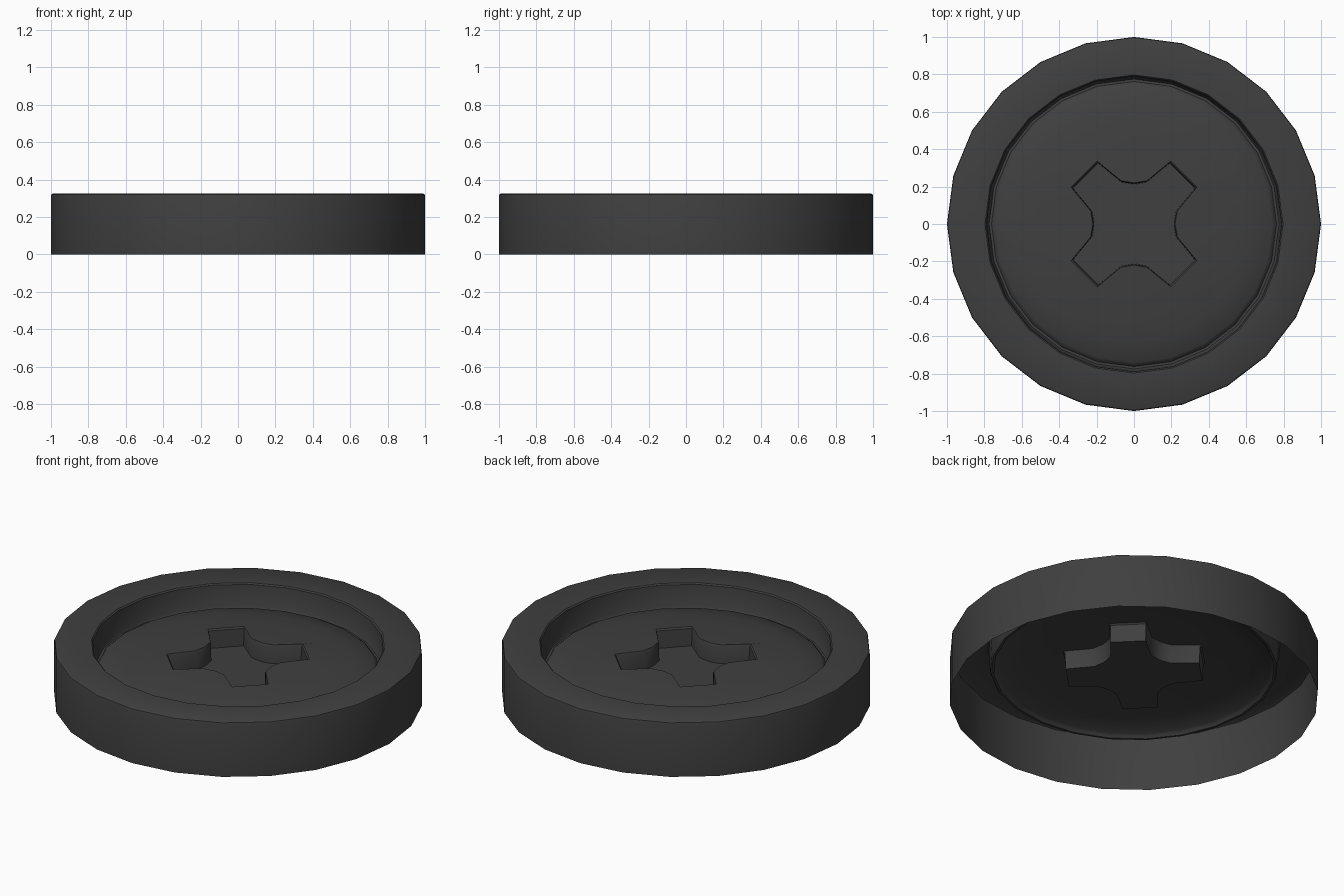
import bpy, bmesh, math

if "Cube" in bpy.data.objects:
    bpy.data.objects.remove(bpy.data.objects["Cube"])

N = 24  # sides all round

# Outer shell, rim, groove and domed centre as (radius, height)
profile = [(1.0, 0.0), (1.0, 0.313), (0.997, 0.322), (0.988, 0.327),
           (0.797, 0.327), (0.79, 0.32), (0.782, 0.195), (0.775, 0.183),
           (0.762, 0.183), (0.752, 0.195), (0.74, 0.203),
           (0.62, 0.226), (0.5, 0.243)]

# One quarter of the cross outline, one point per 15 degrees
quarter = [(0.22, 0.0), (0.232, 0.07), (0.336, 0.196),
           (0.266, 0.266), (0.196, 0.336), (0.07, 0.232)]


def circle(r, z):
    return [(r * math.cos(2 * math.pi * i / N), r * math.sin(2 * math.pi * i / N), z)
            for i in range(N)]


def cross(scale, z):
    pts = []
    for q in range(4):
        c, s = [(1, 0), (0, 1), (-1, 0), (0, -1)][q]
        pts += [(scale * (x * c - y * s), scale * (x * s + y * c), z) for x, y in quarter]
    return pts


loops = [circle(r, z) for r, z in profile]
# Cross-shaped drive pocket
loops += [cross(1.0, 0.255), cross(0.98, 0.247), cross(0.965, 0.145)]

bm = bmesh.new()
rings = [[bm.verts.new(p) for p in loop] for loop in loops]
for a, b in zip(rings, rings[1:]):
    for i in range(N):
        j = (i + 1) % N
        bm.faces.new((a[i], a[j], b[j], b[i]))
bm.faces.new(rings[-1])  # pocket floor; underside stays open

mesh = bpy.data.meshes.new("screw_head")
bm.to_mesh(mesh)
bm.free()
head = bpy.data.objects.new("screw_head", mesh)
bpy.context.collection.objects.link(head)

# Dark metal
mat = bpy.data.materials.new("dark_metal")
mat.diffuse_color = (0.05, 0.05, 0.05, 1)
mat.use_nodes = True
mat.node_tree.nodes["Principled BSDF"].inputs["Base Color"].default_value = mat.diffuse_color
mesh.materials.append(mat)

bpy.context.view_layer.objects.active = head
head.select_set(True)
bpy.ops.object.shade_smooth_by_angle(angle=math.radians(40))
